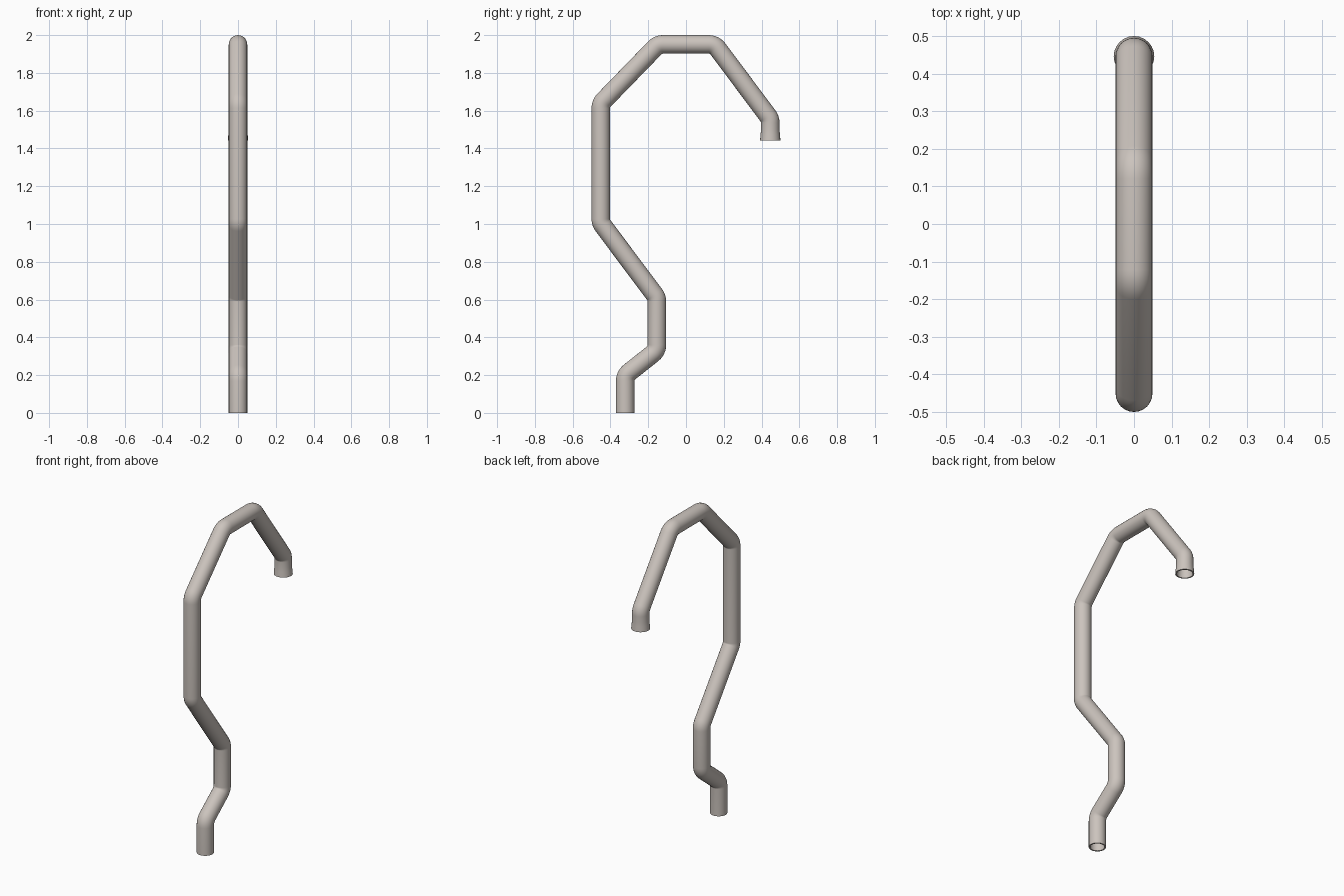
import bpy
import bmesh
from math import cos, sin, tan, pi
from mathutils import Vector

cube = bpy.data.objects.get("Cube")
if cube:
    bpy.data.objects.remove(cube, do_unlink=True)

RADIUS = 0.049
SIDES = 24
BEND = 0.06
BEND_STEPS = 6

# Centre line of the pipe in the y-z plane, from the foot to the outlet
CORNERS = [Vector((0, y, z)) for y, z in [
    (-0.322, 0), (-0.322, 0.198), (-0.154, 0.331), (-0.154, 0.61),
    (-0.451, 1.007), (-0.451, 1.638), (-0.147, 1.951), (0.151, 1.951),
    (0.446, 1.556), (0.446, 1.5)]]


def rounded_path(corners):
    """Replace each inner corner with a circular bend."""
    path = [corners[0]]
    for a, b, c in zip(corners, corners[1:], corners[2:]):
        d0, d1 = (b - a).normalized(), (c - b).normalized()
        angle = d0.angle(d1)
        start = b - d0 * BEND * tan(angle / 2)
        inward = (d1 - d0 * d0.dot(d1)).normalized()
        for i in range(BEND_STEPS + 1):
            t = angle * i / BEND_STEPS
            path.append(start + d0 * BEND * sin(t) + inward * BEND * (1 - cos(t)))
    return path + [corners[-1]]


# Rings: the plain pipe, then the slightly flared outlet
stations = [(p, RADIUS) for p in rounded_path(CORNERS)]
stations += [(Vector((0, 0.446, 1.475)), 0.051), (Vector((0, 0.446, 1.443)), 0.054)]

bm = bmesh.new()
rings = []
for i, (p, r) in enumerate(stations):
    before = stations[max(i - 1, 0)][0]
    after = stations[min(i + 1, len(stations) - 1)][0]
    along = (after - before).normalized()
    if i == 0 or i > len(stations) - 4:
        along = Vector((0, 0, 1 if i == 0 else -1))
    side = Vector((1, 0, 0))
    up = along.cross(side)
    rings.append([bm.verts.new(p + r * (side * cos(2 * pi * k / SIDES) + up * sin(2 * pi * k / SIDES)))
                  for k in range(SIDES)])
for low, high in zip(rings, rings[1:]):
    for k in range(SIDES):
        n = (k + 1) % SIDES
        bm.faces.new((low[k], low[n], high[n], high[k]))
bmesh.ops.recalc_face_normals(bm, faces=bm.faces)

mesh = bpy.data.meshes.new("bent_pipe")
bm.to_mesh(mesh)
bm.free()
pipe = bpy.data.objects.new("bent_pipe", mesh)
bpy.context.collection.objects.link(pipe)

# Warm grey metal
metal = bpy.data.materials.new("warm_grey")
metal.use_nodes = True
colour = (0.60, 0.55, 0.51, 1)
metal.diffuse_color = colour
metal.node_tree.nodes["Principled BSDF"].inputs["Base Color"].default_value = colour
mesh.materials.append(metal)

# Thin wall so both ends are open
wall = pipe.modifiers.new("wall", "SOLIDIFY")
wall.thickness = 0.008
wall.offset = -1

bpy.context.view_layer.objects.active = pipe
pipe.select_set(True)
bpy.ops.object.modifier_apply(modifier="wall")
bpy.ops.object.shade_smooth_by_angle(angle=pi / 5)
